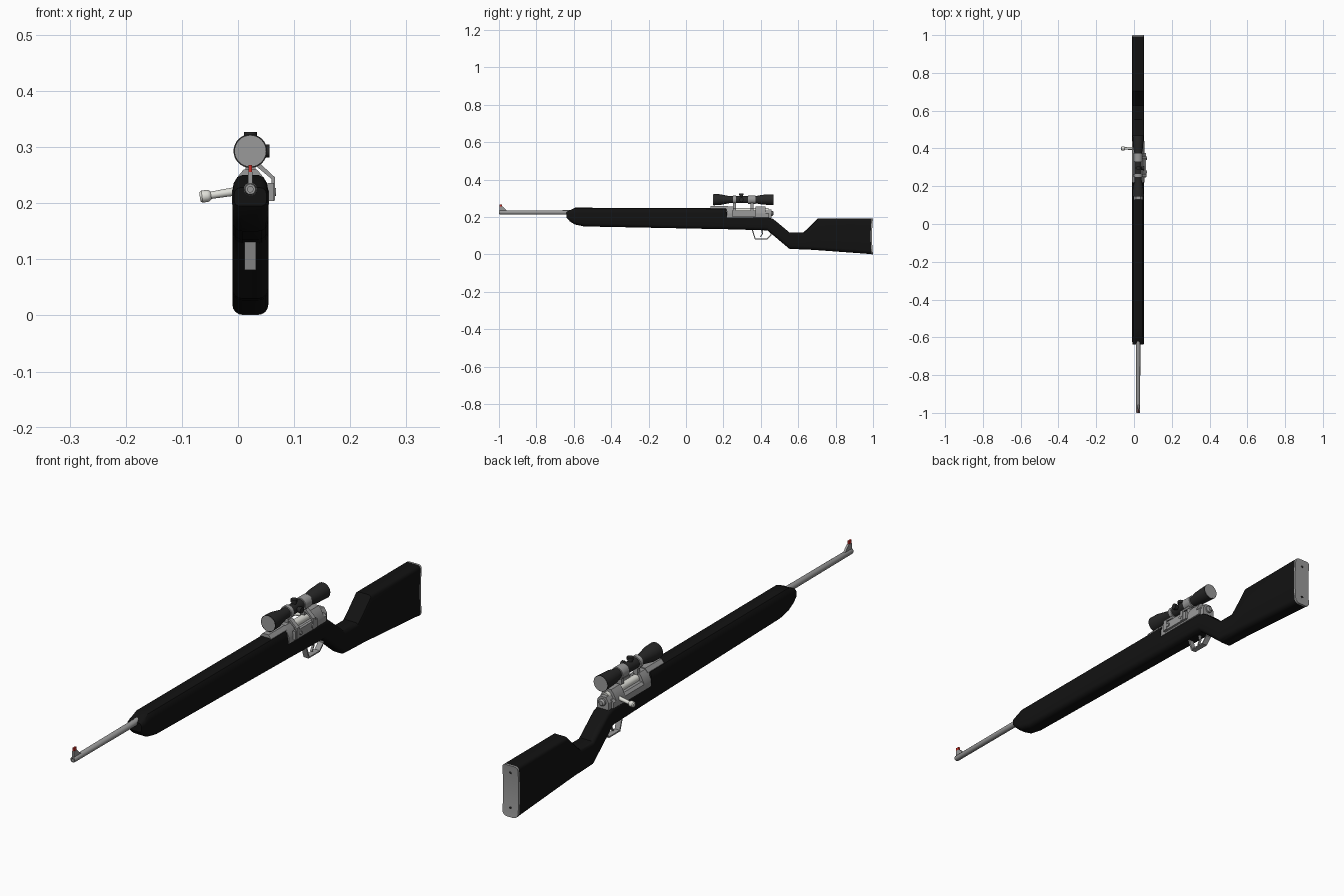
import bpy, bmesh, math
from mathutils import Vector

if "Cube" in bpy.data.objects:
    bpy.data.objects.remove(bpy.data.objects["Cube"])

CX = 0.022  # centre line of the rifle


def material(name, rgb):
    m = bpy.data.materials.new(name)
    m.diffuse_color = (*rgb, 1)
    m.use_nodes = True
    m.node_tree.nodes["Principled BSDF"].inputs["Base Color"].default_value = m.diffuse_color
    return m


BLACK = material("black_stock", (0.006, 0.006, 0.006))
DARK = material("dark_metal", (0.02, 0.02, 0.02))
STEEL = material("pale_steel", (0.75, 0.75, 0.70))
GREY = material("grey_metal", (0.32, 0.32, 0.32))
RED = material("red_bead", (0.6, 0.03, 0.02))


def make(name, verts, faces, mat=None):
    me = bpy.data.meshes.new(name)
    me.from_pydata([tuple(v) for v in verts], [], faces)
    bm = bmesh.new()
    bm.from_mesh(me)
    bmesh.ops.recalc_face_normals(bm, faces=bm.faces)
    bm.to_mesh(me)
    bm.free()
    ob = bpy.data.objects.new(name, me)
    bpy.context.collection.objects.link(ob)
    if mat:
        me.materials.append(mat)
    return ob


def section(y, zb, zt, w=0.032, rb=0.018, tx=0.012, tz=0.012, dish=0.0):
    """Upright rounded section, mirrored about the centre line."""
    half = []
    for k in range(5):
        a = math.pi / 2 * k / 4
        half.append((w - rb + rb * math.sin(a), zb + rb - rb * math.cos(a)))
    lo, hi = zb + rb, zt - tz
    half += [(w, lo + (hi - lo) * t) for t in (0.33, 0.67)]
    for k in range(4):
        a = math.pi / 2 * k / 3
        half.append((w - tx + tx * math.cos(a), zt - tz + tz * math.sin(a)))
    mid, h = (zb + zt) / 2, (zt - zb) / 2
    ring = half + [(-x, z) for x, z in reversed(half)]
    return [(CX + x, y - dish * (1 - ((z - mid) / h) ** 2), z) for x, z in ring]


def loft(name, rings, mat=None):
    n = len(rings[0])
    verts = [v for r in rings for v in r]
    faces = [(a * n + i, a * n + (i + 1) % n, a * n + n + (i + 1) % n, a * n + n + i)
             for a in range(len(rings) - 1) for i in range(n)]
    for o in (0, (len(rings) - 1) * n):  # caps as strips from side to side
        faces += [(o + i, o + i + 1, o + n - 2 - i, o + n - 1 - i) for i in range(n // 2 - 1)]
    return make(name, verts, faces, mat)


def lathe(name, profile, centre, mat=None, axis=(0, 1, 0), sides=24):
    """Revolve (distance, radius) pairs around an axis through centre."""
    q = Vector((0, 0, 1)).rotation_difference(Vector(axis))
    verts = [Vector(centre) + q @ Vector((r * math.cos(t), r * math.sin(t), d))
             for d, r in profile for t in (2 * math.pi * i / sides for i in range(sides))]
    faces = [(a * sides + i, a * sides + (i + 1) % sides,
              (a + 1) * sides + (i + 1) % sides, (a + 1) * sides + i)
             for a in range(len(profile) - 1) for i in range(sides)]
    faces += [tuple(range(sides)), tuple(range(len(verts) - sides, len(verts)))]
    return make(name, verts, faces, mat)


def prism(name, outline, a, b, mat=None, axis="x"):
    """Extrude a (y,z) outline along x, or an (x,z) outline along y."""
    put = (lambda d, p: (d, p[0], p[1])) if axis == "x" else (lambda d, p: (p[0], d, p[1]))
    n = len(outline)
    verts = [put(d, p) for d in (a, b) for p in outline]
    faces = [(i, (i + 1) % n, n + (i + 1) % n, n + i) for i in range(n)]
    faces += [tuple(range(n)), tuple(range(n, 2 * n))]
    return make(name, verts, faces, mat)


def box(name, x0, x1, y0, y1, z0, z1, mat=None):
    return prism(name, [(y0, z0), (y1, z0), (y1, z1), (y0, z1)], x0, x1, mat)


def symmetric(half):
    return [(CX + x, z) for x, z in half] + [(CX - x, z) for x, z in reversed(half)]


# Stock: forend, wrist and butt in one loft
fore = dict(tx=0.017, tz=0.028)
loft("stock", [
    section(-0.638, 0.195, 0.228, w=0.029, rb=0.010, tx=0.012, tz=0.012),
    section(-0.620, 0.176, 0.237, tx=0.016, tz=0.020),
    section(-0.593, 0.160, 0.250, **fore),
    section(-0.545, 0.150, 0.250, **fore),
    section(0.215, 0.135, 0.248, **fore),
    section(0.222, 0.135, 0.205),
    section(0.435, 0.129, 0.200),
    section(0.466, 0.103, 0.190),
    section(0.553, 0.030, 0.118),
    section(0.628, 0.027, 0.118),
    section(0.658, 0.026, 0.146),
    section(0.704, 0.023, 0.192),
    section(0.993, 0.002, 0.192, dish=0.006)], BLACK)
loft("butt_plate", [section(0.9925, 0.001, 0.192, dish=0.006),
                    section(1.0, 0.001, 0.192, dish=0.006)], GREY)
for z in (0.035, 0.165):
    lathe("butt_screw", [(0, 0.005), (0.006, 0.005)], (CX, 0.992, z), DARK, sides=12)

# Barrel with a bored muzzle
lathe("barrel", [(0.06, 0.005), (0, 0.005), (0, 0.009), (0.004, 0.0105),
                 (0.5, 0.012), (1.2, 0.014)], (CX, -1.0, 0.225), GREY)

# Front sight
prism("front_sight_ramp", [(-0.997, 0.232), (-0.997, 0.256), (-0.980, 0.256), (-0.955, 0.232)],
      CX - 0.004, CX + 0.004, GREY)
box("front_sight_bead", CX - 0.003, CX + 0.003, -0.997, -0.983, 0.256, 0.268, RED)

# Receiver: bed, front ring, rear bridge and tail
prism("receiver_bed", symmetric([(0.033, 0.198), (0.033, 0.219), (0.024, 0.228)]),
      0.220, 0.440, GREY, "y")
bridge = symmetric([(0.033, 0.205), (0.033, 0.222), (0.021, 0.246), (0.012, 0.257)])
prism("receiver_front_ring", bridge, 0.220, 0.262, GREY, "y")
prism("receiver_rear_bridge", bridge, 0.372, 0.425, GREY, "y")
prism("receiver_nose", symmetric([(0.024, 0.232), (0.022, 0.248), (0.012, 0.260)]),
      0.130, 0.225, GREY, "y")
prism("receiver_tail", symmetric([(0.024, 0.195), (0.024, 0.222), (0.012, 0.240)]),
      0.425, 0.456, GREY, "y")

# Bolt with its handle
lathe("bolt_body", [(0, 0.014), (0.19, 0.014)], (CX, 0.25, 0.234), STEEL)
lathe("bolt_cap", [(0, 0.013), (0.012, 0.013), (0.018, 0.008)], (CX, 0.45, 0.220), GREY)
lathe("bolt_handle", [(0, 0.008), (0.062, 0.0065), (0.064, 0.009), (0.068, 0.0108),
                      (0.078, 0.0108), (0.082, 0.008)],
      (0.013, 0.40, 0.224), STEEL, axis=Vector((-1, 0, -0.16)).normalized(), sides=16)

# Trigger and guard
prism("trigger_guard", [(0.350, 0.136), (0.368, 0.081), (0.434, 0.081), (0.458, 0.105),
                        (0.458, 0.125), (0.453, 0.125), (0.453, 0.107), (0.432, 0.086),
                        (0.372, 0.086), (0.356, 0.136)], CX - 0.0105, CX + 0.0105, GREY)
prism("trigger", [(0.400, 0.135), (0.406, 0.112), (0.396, 0.094), (0.401, 0.093),
                  (0.412, 0.112), (0.410, 0.135)], CX - 0.004, CX + 0.004, GREY)

# Scope tube, lenses and turrets
ZS = 0.293
lathe("scope_tube", [(0.003, 0.026), (0, 0.027), (0, 0.030), (0.035, 0.029), (0.085, 0.019),
                     (0.225, 0.019), (0.260, 0.026), (0.322, 0.029), (0.322, 0.026),
                     (0.319, 0.026)], (CX, 0.146, ZS), DARK, sides=32)
for y in (0.1455, 0.4665):
    lathe("scope_lens", [(0, 0.0275), (0.002, 0.0275)], (CX, y, ZS), GREY, sides=32)
for name, axis in (("elevation_turret", (0, 0, 1)), ("windage_turret", (1, 0, 0))):
    lathe(name, [(0.010, 0.009), (0.024, 0.009), (0.024, 0.0115), (0.034, 0.0115)],
          (CX, 0.296, ZS), DARK, axis=axis, sides=16)

# Scope rings and side mount
arm = [(0.030, 0.268), (0.036, 0.274), (0.066, 0.246), (0.066, 0.205), (0.060, 0.205), (0.060, 0.243)]
for y, w in ((0.258, 0.016), (0.352, 0.040)):
    lathe("scope_ring", [(-w / 2, 0.019), (-w / 2, 0.0235), (w / 2, 0.0235), (w / 2, 0.019)],
          (CX, y, ZS), GREY)
    prism("mount_arm", arm, y - 0.008, y + 0.008, GREY, "y")
    box("ring_foot", CX - 0.009, CX + 0.009, y - 0.008, y + 0.008, 0.250, 0.274, GREY)
box("mount_plate", 0.053, 0.064, 0.245, 0.375, 0.204, 0.236, GREY)
for y in (0.275, 0.345):
    lathe("mount_screw", [(0, 0.007), (0.005, 0.007)], (0.063, y, 0.220), GREY,
          axis=(1, 0, 0), sides=12)

# Smooth round parts, keep hard edges
for ob in bpy.context.scene.objects:
    ob.select_set(True)
    bpy.context.view_layer.objects.active = ob
bpy.ops.object.shade_smooth_by_angle(angle=math.radians(32))
